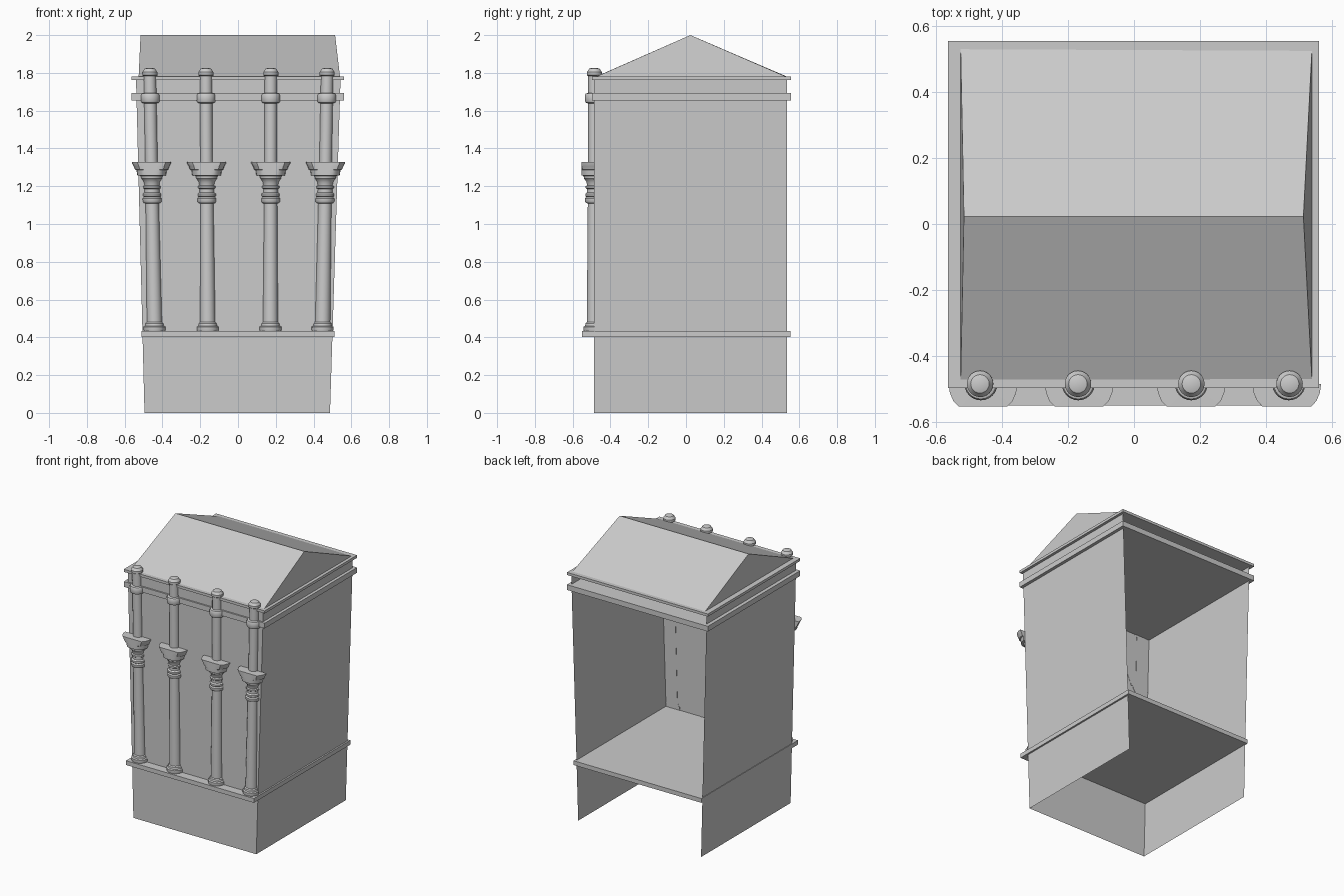
import bpy, math

if "Cube" in bpy.data.objects:
    bpy.data.objects.remove(bpy.data.objects["Cube"])

WALL_Y, BACK_Y = -0.487, 0.535


def make_object(name, verts, faces):
    mesh = bpy.data.meshes.new(name)
    mesh.from_pydata(verts, [], faces)
    mesh.validate()
    obj = bpy.data.objects.new(name, mesh)
    bpy.context.collection.objects.link(obj)
    return obj


def slab(name, x0, x1, y0, y1, z0, z1):
    verts = [(x, y, z) for z in (z0, z1) for x, y in ((x0, y0), (x1, y0), (x1, y1), (x0, y1))]
    faces = [(3, 2, 1, 0), (4, 5, 6, 7)] + [(i, (i + 1) % 4, (i + 1) % 4 + 4, i + 4) for i in range(4)]
    return make_object(name, verts, faces)


# Thin tapered walls: left, front and right, open at the back and underneath
plan = [(-1, BACK_Y), (-1, WALL_Y), (1, WALL_Y), (1, BACK_Y)]
verts = []
for left, right, z in ((-0.495, 0.487, 0), (-0.54, 0.543, 1.77)):
    verts += [(left if s < 0 else right, y, z) for s, y in plan]
make_object("walls", verts, [(i, i + 1, i + 5, i + 4) for i in range(3)])

# Floor ledge and the two cornice bands
slab("floor_ledge", -0.51, 0.512, -0.55, 0.552, 0.402, 0.433)
slab("lower_cornice", -0.564, 0.562, -0.498, 0.556, 1.655, 1.693)
slab("upper_cornice", -0.564, 0.562, -0.498, 0.556, 1.763, 1.782)

# Gabled roof with slightly leaning gable ends
make_object("roof",
            [(-0.526, -0.477, 1.78), (0.54, -0.475, 1.78), (0.54, 0.53, 1.78), (-0.526, 0.535, 1.78),
             (-0.516, 0.023, 2.0), (0.514, 0.023, 2.0)],
            [(0, 1, 5, 4), (2, 3, 4, 5), (1, 2, 5), (3, 0, 4)])

# Column profile: (height, radius)
PROFILE = [
    (0.433, 0.056), (0.44, 0.058), (0.456, 0.058), (0.461, 0.049), (0.474, 0.047), (0.48, 0.040),
    (1.108, 0.035), (1.112, 0.045), (1.12, 0.050), (1.135, 0.050), (1.143, 0.043), (1.148, 0.048),
    (1.16, 0.048), (1.168, 0.039), (1.185, 0.039), (1.19, 0.046), (1.20, 0.046), (1.205, 0.039),
    (1.222, 0.042), (1.235, 0.050), (1.24, 0.055), (1.255, 0.057), (1.257, 0.076), (1.285, 0.080),
    (1.288, 0.088), (1.305, 0.094), (1.322, 0.104), (1.327, 0.104), (1.328, 0.033),
    (1.638, 0.033), (1.643, 0.046), (1.652, 0.050), (1.682, 0.050), (1.69, 0.046), (1.694, 0.033),
    (1.783, 0.033), (1.788, 0.040), (1.804, 0.040), (1.812, 0.034), (1.822, 0.028), (1.826, 0.015),
]
SIDES = 24


def column(name, x_low, x_high):
    """Lathe the profile, flattened on the wall side and trimmed at the front of the capital."""
    verts, faces = [], []
    for z, r in PROFILE:
        cx = x_low + (x_high - x_low) * (z - 0.45) / 1.35
        back = 0.0 if z < 1.7 else 1.0
        for i in range(SIDES):
            a = 2 * math.pi * i / SIDES
            y = min(max(r * math.sin(a), -0.069), back)
            verts.append((cx + r * math.cos(a), -0.485 + y, z))
    for k in range(len(PROFILE) - 1):
        for i in range(SIDES):
            j = (i + 1) % SIDES
            faces.append((k * SIDES + i, k * SIDES + j, (k + 1) * SIDES + j, (k + 1) * SIDES + i))
    top = (len(PROFILE) - 1) * SIDES
    faces.append(tuple(range(top, top + SIDES)))
    obj = make_object(name, verts, faces)
    bpy.ops.object.select_all(action='DESELECT')
    obj.select_set(True)
    bpy.context.view_layer.objects.active = obj
    bpy.ops.object.shade_smooth_by_angle(angle=math.radians(35))


# Four columns leaning outwards with the walls
for n, (low, high) in enumerate([(-0.442, -0.467), (-0.16, -0.17), (0.172, 0.174), (0.448, 0.472)], 1):
    column(f"column_{n}", low, high)
